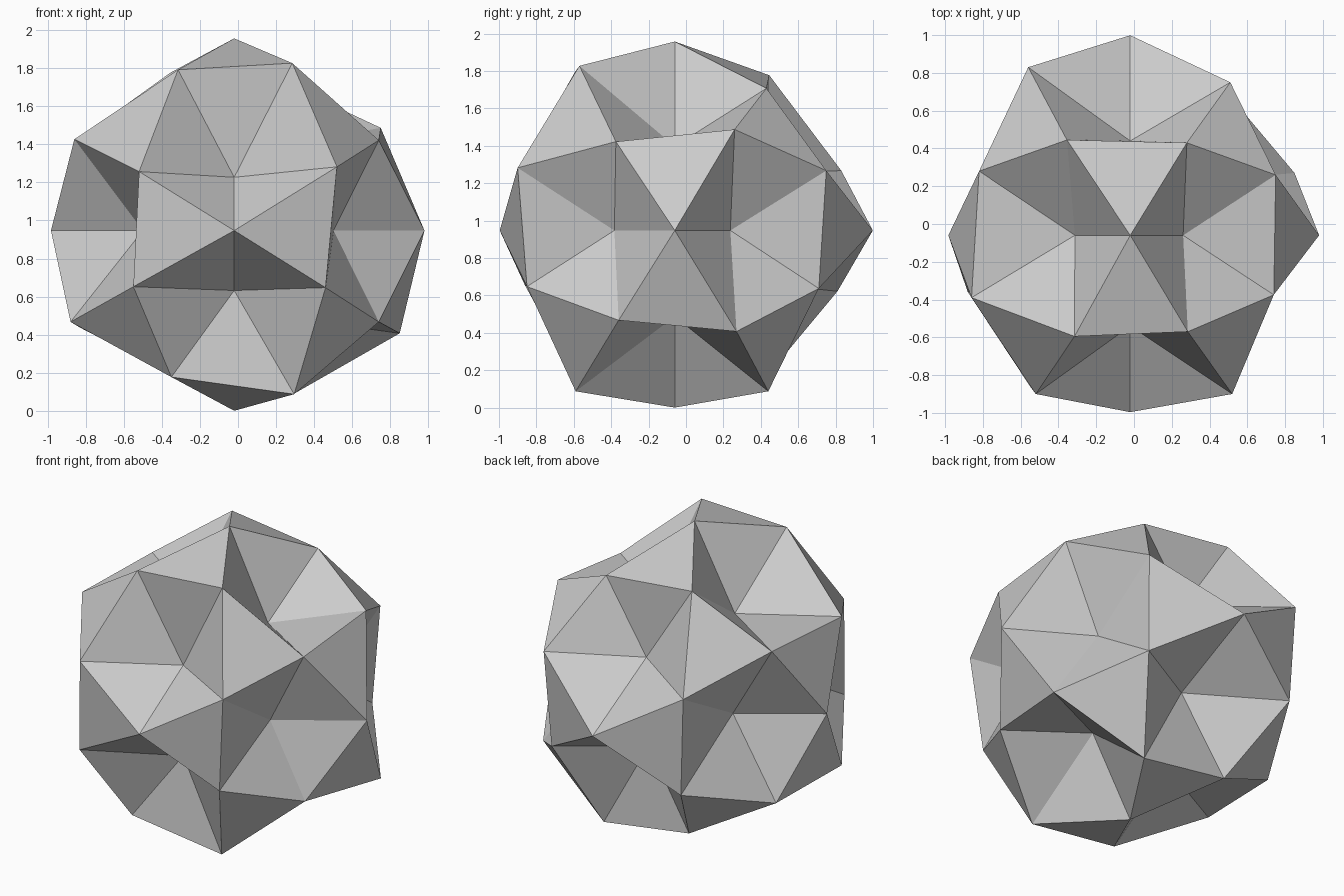
import bpy, bmesh
from itertools import product, combinations
from mathutils import Vector

if "Cube" in bpy.data.objects:
    bpy.data.objects.remove(bpy.data.objects["Cube"])

CENTRE = Vector((-0.02, -0.06, 0.947))

# Irregular icosidodecahedron: six axis tips, then three corners per octant
tips = [Vector(v) for v in ((1, 0, 0), (-.963, 0, 0), (0, 1.059, 0),
                            (0, -.936, 0), (0, 0, 1.01), (0, 0, -.947))]
octants = [  # order +++ ++- +-+ +-- -++ -+- --+ ---
    ((.30, .49, .76), (.53, .81, .32), (.77, .32, .54)),
    ((.31, .50, .86), (.50, .77, .31), (.87, .33, .54)),
    ((.305, .51, .88), (.54, .84, .335), (.76, .315, .475)),
    ((.315, .53, .86), (.48, .79, .30), (.76, .30, .48)),
    ((.335, .505, .83), (.54, .89, .32), (.80, .34, .495)),
    ((.31, .50, .77), (.51, .87, .325), (.81, .31, .51)),
    ((.295, .535, .845), (.50, .84, .31), (.84, .33, .48)),
    ((.33, .54, .77), (.53, .80, .295), (.86, .30, .48)),
]
corners = list(tips)
for signs, group in zip(product((1, -1), repeat=3), octants):
    corners += [Vector([s * c for s, c in zip(signs, p)]) for p in group]

# Dent points sunk into the twelve pentagons, by the axis they lie flat on
dent_sizes = {
    0: ((.50, .305), (.475, .285), (.48, .28), (.48, .315)),
    1: ((.28, .45), (.29, .46), (.293, .48), (.29, .48)),
    2: ((.497, .297), (.522, .323), (.50, .316), (.48, .30)),
}
dents = []
for axis, sizes in dent_sizes.items():
    for signs, pair in zip(product((1, -1), repeat=2), sizes):
        p = [s * c for s, c in zip(signs, pair)]
        p.insert(axis, 0)
        dents.append(Vector(p))


def near(a, b, limit):
    return a.normalized().dot(b.normalized()) > limit


bm = bmesh.new()
cv = [bm.verts.new(p + CENTRE) for p in corners]
edges = {(i, j) for i, j in combinations(range(len(corners)), 2)
         if near(corners[i], corners[j], .66)}

# Flat triangles between the pentagons
for i, j in edges:
    for k in range(j + 1, len(corners)):
        if (i, k) in edges and (j, k) in edges:
            bm.faces.new((cv[i], cv[j], cv[k]))

# Inward five-sided pyramids
for d in dents:
    hub = bm.verts.new(d + CENTRE)
    for i, j in edges:
        if near(d, corners[i], .7) and near(d, corners[j], .7):
            bm.faces.new((hub, cv[i], cv[j]))

bmesh.ops.recalc_face_normals(bm, faces=bm.faces)
mesh = bpy.data.meshes.new("faceted_rock")
bm.to_mesh(mesh)
bm.free()
bpy.context.collection.objects.link(bpy.data.objects.new("faceted_rock", mesh))
